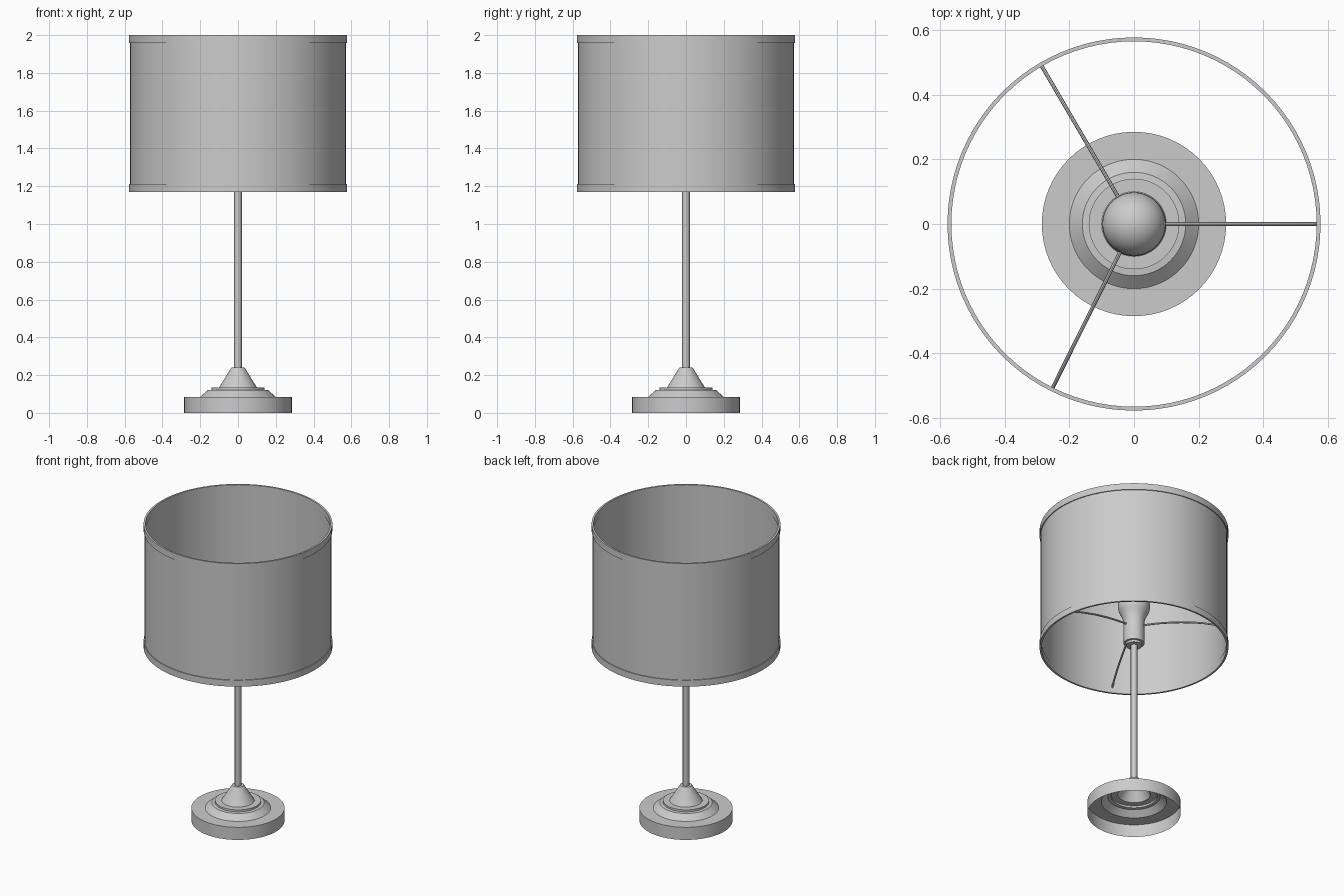
import bpy, bmesh, math
from mathutils import Vector, Matrix

cube = bpy.data.objects.get("Cube")
if cube:
    bpy.data.objects.remove(cube, do_unlink=True)

# Single plain grey
grey = bpy.data.materials.new("plain_grey")
grey.use_nodes = True
grey.diffuse_color = (0.6, 0.6, 0.6, 1)
grey.node_tree.nodes["Principled BSDF"].inputs["Base Color"].default_value = (0.6, 0.6, 0.6, 1)


def finish(obj):
    obj.data.materials.append(grey)
    bpy.ops.object.select_all(action="DESELECT")
    bpy.context.view_layer.objects.active = obj
    obj.select_set(True)
    bpy.ops.object.shade_smooth_by_angle(angle=math.radians(30))
    return obj


def lathe(name, profile, steps=64, closed=False):
    """Spin a (radius, height) profile around the vertical axis."""
    bm = bmesh.new()
    verts = [bm.verts.new((r, 0, z)) for r, z in profile]
    pairs = list(zip(verts, verts[1:]))
    if closed:
        pairs.append((verts[-1], verts[0]))
    edges = [bm.edges.new(p) for p in pairs]
    bmesh.ops.spin(bm, geom=verts + edges, cent=(0, 0, 0), axis=(0, 0, 1),
                   angle=math.tau, steps=steps, use_duplicate=False)
    bmesh.ops.remove_doubles(bm, verts=bm.verts, dist=0.0001)
    bmesh.ops.recalc_face_normals(bm, faces=bm.faces)
    mesh = bpy.data.meshes.new(name)
    bm.to_mesh(mesh)
    bm.free()
    obj = bpy.data.objects.new(name, mesh)
    bpy.context.collection.objects.link(obj)
    return finish(obj)


# Hollow stepped base, open underneath
base = lathe("base", [(0.285, 0), (0.285, 0.085), (0.2, 0.085), (0.16, 0.12),
                      (0.14, 0.122), (0.14, 0.135), (0.1, 0.135),
                      (0.035, 0.24), (0, 0.24)])
if sum(f.normal.z * f.area for f in base.data.polygons) < 0:
    base.data.flip_normals()

# Pole
lathe("pole", [(0, 0.22), (0.02, 0.22), (0.02, 1.25), (0, 1.25)], 24)

# Bulb socket with a recessed collar at its foot
lathe("socket", [(0, 1.185), (0.05, 1.185), (0.05, 1.2), (0.064, 1.2),
                 (0.064, 1.34), (0, 1.34)], 48)

# Bulb: short neck swelling into a ball
ball_r, ball_z = 0.098, 1.46
ball = []
for i in range(15):
    a = math.radians(-35 + 125 * i / 14)
    ball.append((ball_r * math.cos(a), ball_z + ball_r * math.sin(a)))
ball[-1] = (0, ball_z + ball_r)
lathe("bulb", [(0, 1.335), (0.062, 1.335), (0.067, 1.37)] + ball, 48)

# Drum shade with a trim band at each rim
lathe("shade", [(0.568, 1.172), (0.571, 1.172), (0.571, 1.998), (0.568, 1.998)],
      96, closed=True)
for name, low, high in (("lower_trim", 1.17, 1.213), ("upper_trim", 1.957, 2.0)):
    lathe(name, [(0.565, low), (0.577, low), (0.577, high), (0.565, high)],
          96, closed=True)

# Three arms drooping from the socket to the lower rim
arm_path = [(0.04, 1.32), (0.18, 1.31), (0.36, 1.28), (0.5, 1.24), (0.567, 1.21)]
for i, angle in enumerate((0, 120.3, 243.6)):
    curve = bpy.data.curves.new("arm", "CURVE")
    curve.dimensions = "3D"
    curve.bevel_depth = 0.006
    curve.bevel_resolution = 2
    curve.resolution_u = 6
    curve.use_fill_caps = True
    spline = curve.splines.new("BEZIER")
    spline.bezier_points.add(len(arm_path) - 1)
    turn = Matrix.Rotation(math.radians(angle), 3, "Z")
    for point, (r, z) in zip(spline.bezier_points, arm_path):
        point.co = turn @ Vector((r, 0, z))
        point.handle_left_type = point.handle_right_type = "AUTO"
    arm = bpy.data.objects.new(f"shade_arm_{i + 1}", curve)
    bpy.context.collection.objects.link(arm)
    bpy.ops.object.select_all(action="DESELECT")
    bpy.context.view_layer.objects.active = arm
    arm.select_set(True)
    bpy.ops.object.convert(target="MESH")
    finish(bpy.context.view_layer.objects.active)
